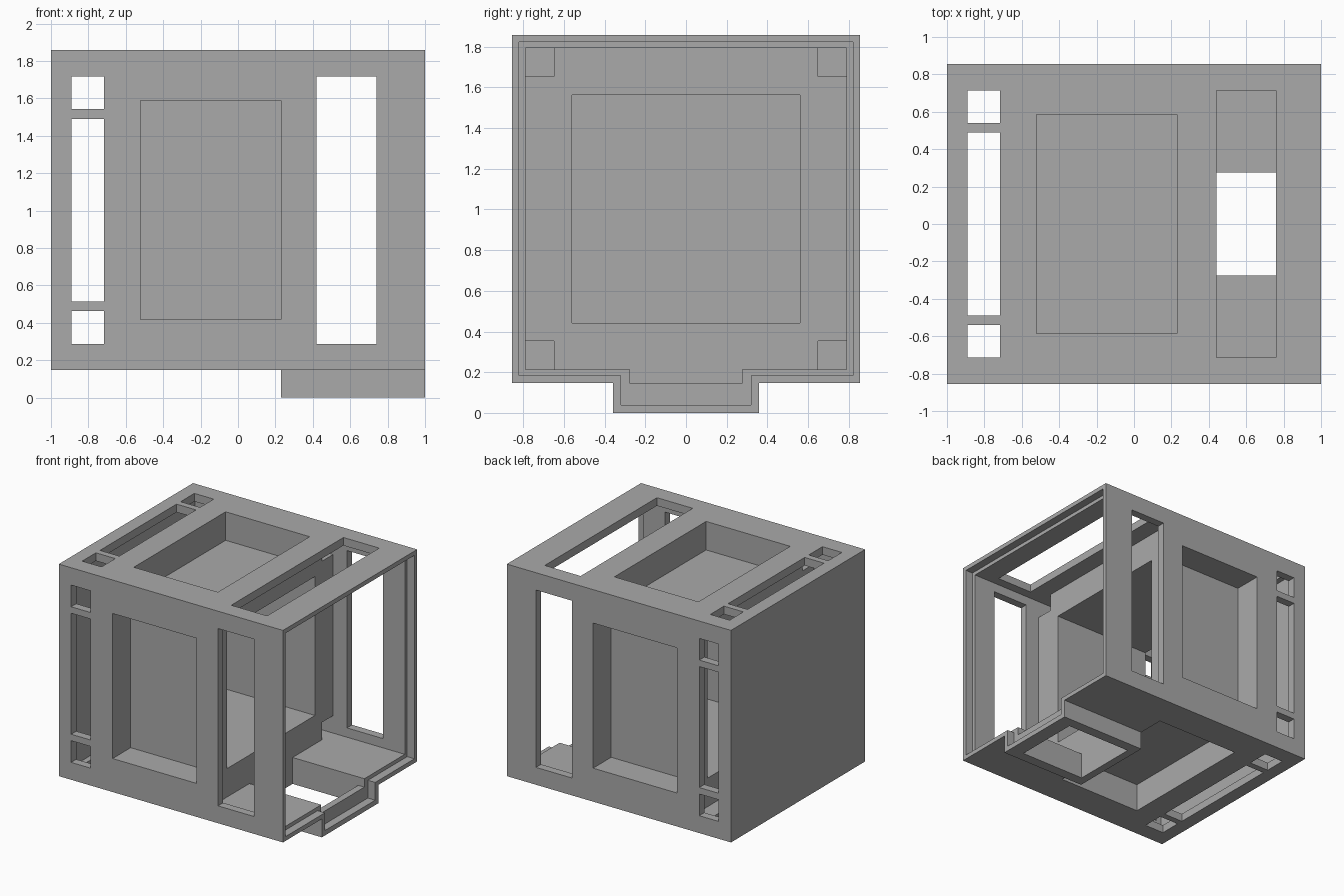
import bpy

if "Cube" in bpy.data.objects:
    bpy.data.objects.remove(bpy.data.objects["Cube"], do_unlink=True)

# Main dimensions
HALF = 0.855          # half width of the square housing
MID = 1.003           # height of its long axis
WALL = 0.065
INNER = HALF - WALL
RECESS = 0.23         # depth of the side pockets
POCKET = 0.585        # half width of the side pockets
PX0, PX1 = -0.52, 0.23


def box(name, xs, ys, zs):
    """Box from its extent along each axis."""
    verts = [(x, y, z) for x in xs for y in ys for z in zs]
    faces = [(0, 1, 3, 2), (4, 6, 7, 5), (0, 4, 5, 1),
             (2, 3, 7, 6), (0, 2, 6, 4), (1, 5, 7, 3)]
    mesh = bpy.data.meshes.new(name)
    mesh.from_pydata(verts, [], faces)
    mesh.update()
    obj = bpy.data.objects.new(name, mesh)
    bpy.context.collection.objects.link(obj)
    return obj


def combine(target, operation, xs, ys, zs):
    """Add a box to the target or cut it away."""
    tool = box("tool", xs, ys, zs)
    mod = target.modifiers.new("combine", 'BOOLEAN')
    mod.operation = operation
    mod.solver = 'EXACT'
    mod.object = tool
    bpy.context.view_layer.update()
    bpy.context.view_layer.objects.active = target
    bpy.ops.object.modifier_apply(modifier=mod.name)
    bpy.data.objects.remove(tool, do_unlink=True)


def on_side(side, across, out):
    """The y and z extents of a box on one side of the housing."""
    near, far = out
    a, b = across
    if side == "front":
        return (-far, -near), (MID + a, MID + b)
    if side == "back":
        return (near, far), (MID + a, MID + b)
    if side == "top":
        return (a, b), (MID + near, MID + far)
    return (a, b), (MID - far, MID - near)


SIDES = ("front", "back", "top", "bottom")
ADD, CUT = 'UNION', 'DIFFERENCE'

# Housing with a tray below, hollow and open at one end
housing = box("housing", (-1, 1), (-HALF, HALF), (MID - HALF, MID + HALF))
combine(housing, ADD, (PX1, 1), (-0.36, 0.36), (0, 0.18))
combine(housing, CUT, (WALL - 1, 1.1), (-INNER, INNER), (MID - INNER, MID + INNER))

# Inner casings of the four side pockets
for side in SIDES:
    w = POCKET + WALL
    combine(housing, ADD, (PX0 - WALL, PX1 + WALL),
            *on_side(side, (-w, w), (HALF - RECESS - WALL, HALF - 0.03)))

# Pockets, and the divided slots near the closed end
for side in SIDES:
    combine(housing, CUT, (PX0, PX1),
            *on_side(side, (-POCKET, POCKET), (HALF - RECESS, HALF + 0.1)))
    for span in ((-0.715, -0.54), (-0.488, 0.488), (0.54, 0.715)):
        combine(housing, CUT, (-0.89, -0.717),
                *on_side(side, span, (INNER - 0.05, HALF + 0.1)))

# Long slots near the open end
for side, xs in (("front", (0.42, 0.74)), ("back", (0.42, 0.74)), ("top", (0.44, 0.76))):
    combine(housing, CUT, xs, *on_side(side, (-0.715, 0.715), (INNER - 0.05, HALF + 0.1)))

# Tray channel and its opening
combine(housing, CUT, (PX1 + WALL, 1.1), (-0.275, 0.275), (0.145, 0.3))
combine(housing, CUT, (PX1 + WALL, 0.88), (-0.275, 0.275), (-0.1, 0.2))

# Stepped rebate around the open end
combine(housing, CUT, (1 - WALL, 1.1), (-0.82, 0.82), (MID - 0.82, MID + 0.82))
combine(housing, CUT, (1 - WALL, 1.1), (-0.32, 0.32), (0.04, 0.3))

# Colour
gray = bpy.data.materials.new("plain gray")
gray.use_nodes = True
colour = (0.4, 0.4, 0.4, 1)
gray.diffuse_color = colour
gray.node_tree.nodes["Principled BSDF"].inputs["Base Color"].default_value = colour
housing.data.materials.clear()
housing.data.materials.append(gray)
for face in housing.data.polygons:
    face.material_index = 0
    face.use_smooth = False
